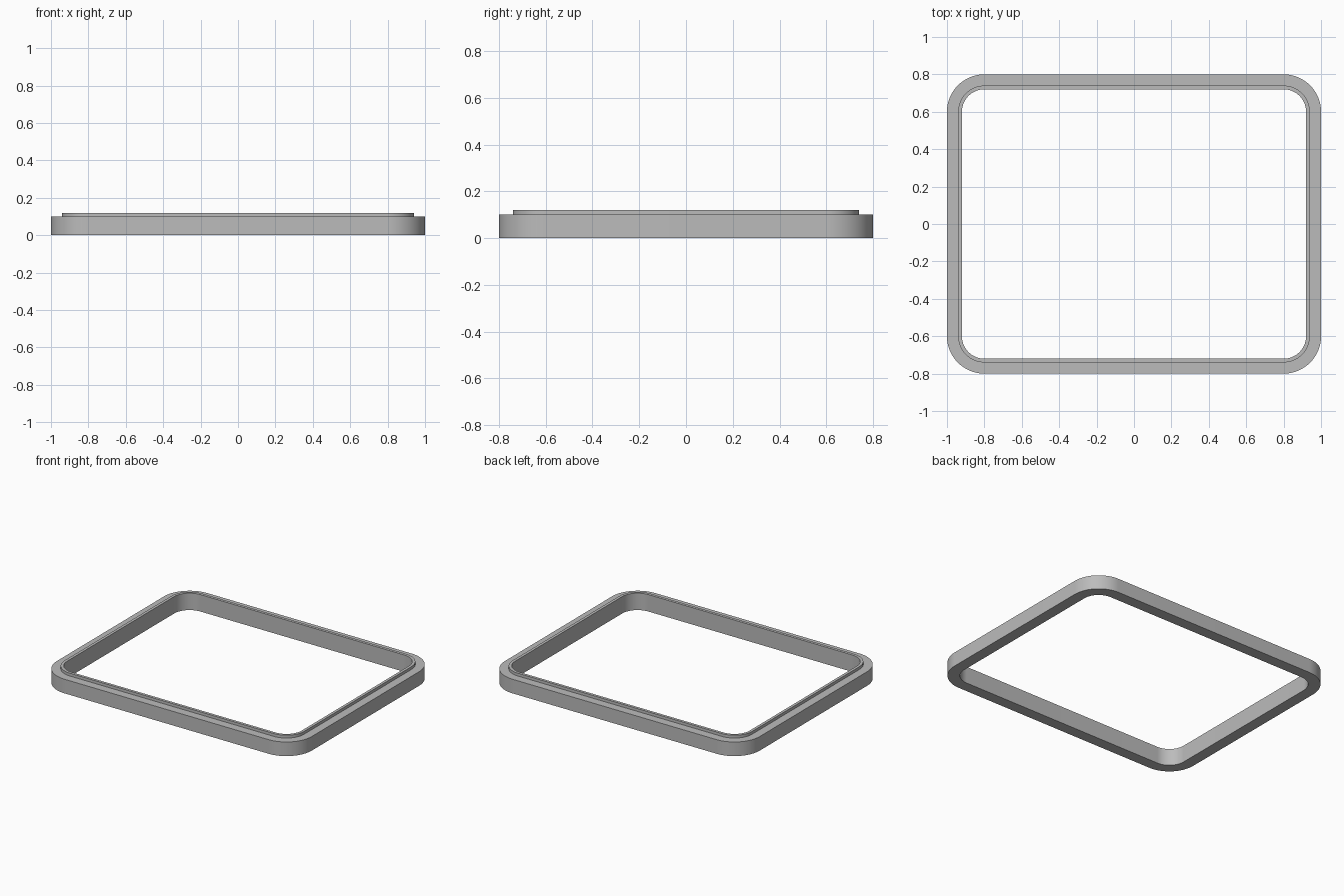
import bpy
import bmesh
from math import cos, sin, pi

cube = bpy.data.objects.get("Cube")
if cube:
    bpy.data.objects.remove(cube, do_unlink=True)

HALF_X, HALF_Y, RADIUS = 1.0, 0.8, 0.2
CORNER_STEPS = 24

grey = bpy.data.materials.new("plain grey")
grey.use_nodes = True
colour = (0.5, 0.5, 0.5, 1)
grey.diffuse_color = colour
grey.node_tree.nodes["Principled BSDF"].inputs["Base Color"].default_value = colour


def rounded_loop(bm, inset, z):
    """Ring of vertices around a rounded rectangle, inset from the outer edge."""
    r = RADIUS - inset
    verts = []
    for corner, (sx, sy) in enumerate([(1, 1), (-1, 1), (-1, -1), (1, -1)]):
        cx, cy = sx * (HALF_X - RADIUS), sy * (HALF_Y - RADIUS)
        for i in range(CORNER_STEPS + 1):
            a = (corner + i / CORNER_STEPS) * pi / 2
            verts.append(bm.verts.new((cx + r * cos(a), cy + r * sin(a), z)))
    return verts


# Frame cross-section: (inset, height), with a raised lip around the opening
section = [(0, 0), (0, 0.1), (0.06, 0.1), (0.06, 0.12), (0.08, 0.12), (0.08, 0)]

bm = bmesh.new()
loops = [rounded_loop(bm, inset, z) for inset, z in section]
for k, lower in enumerate(loops):
    upper = loops[(k + 1) % len(loops)]
    for i in range(len(lower)):
        j = (i + 1) % len(lower)
        bm.faces.new((lower[i], lower[j], upper[j], upper[i]))
bmesh.ops.recalc_face_normals(bm, faces=bm.faces)

mesh = bpy.data.meshes.new("rounded_frame")
bm.to_mesh(mesh)
bm.free()
mesh.materials.append(grey)
frame = bpy.data.objects.new("rounded_frame", mesh)
bpy.context.collection.objects.link(frame)

# Smooth corners, crisp edges
bpy.ops.object.select_all(action="DESELECT")
frame.select_set(True)
bpy.context.view_layer.objects.active = frame
bpy.ops.object.shade_smooth_by_angle(angle=pi / 6)
